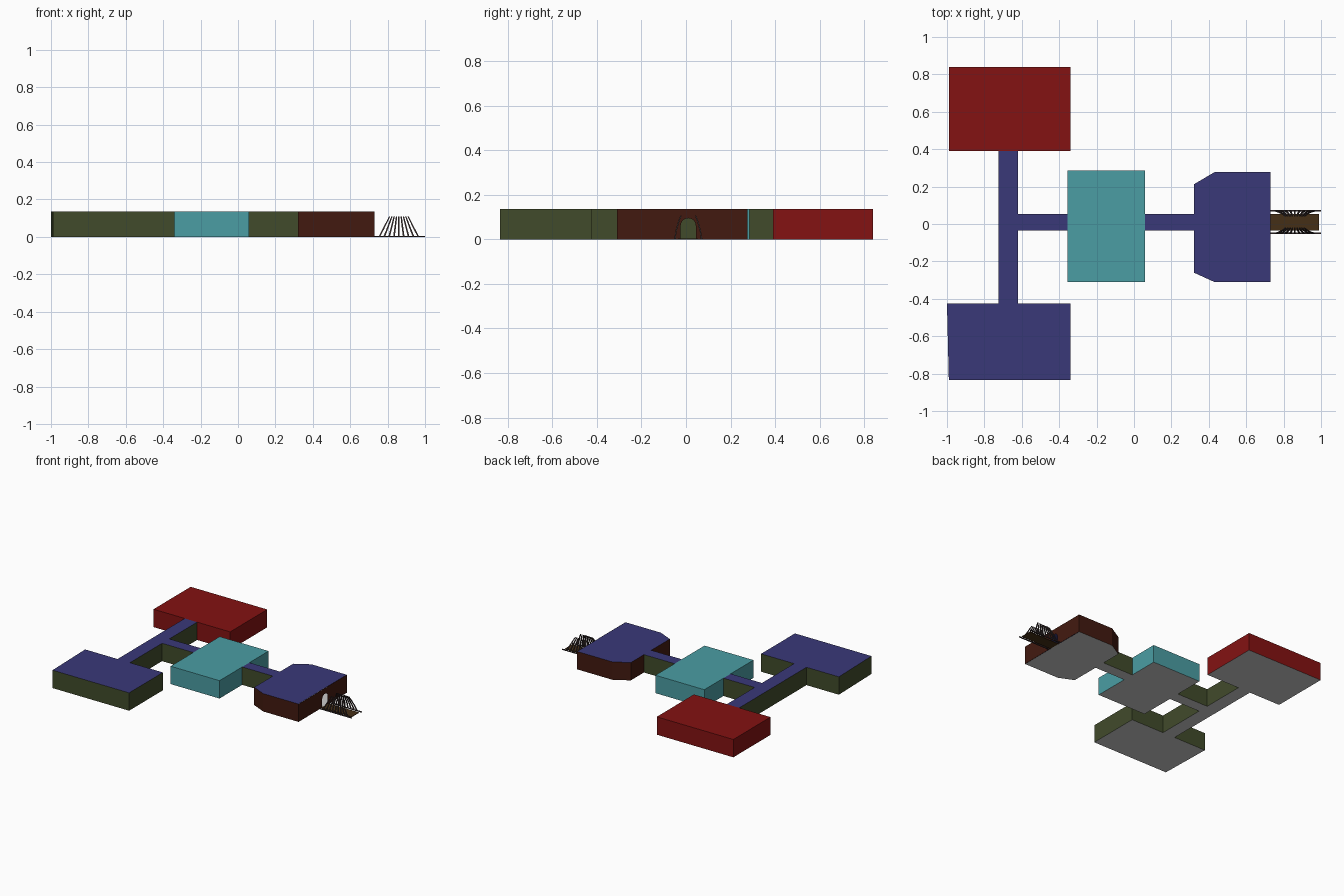
import bpy, math

if "Cube" in bpy.data.objects:
    bpy.data.objects.remove(bpy.data.objects["Cube"])

H = 0.137          # wall height
YC = 0.01          # centre line of corridors, door and bridge


def material(name, rgb):
    m = bpy.data.materials.new(name)
    m.diffuse_color = (*rgb, 1)
    m.use_nodes = True
    m.node_tree.nodes["Principled BSDF"].inputs["Base Color"].default_value = m.diffuse_color
    return m


RED = material("red", (0.23, 0.006, 0.006))
NAVY = material("navy", (0.042, 0.040, 0.19))
CYAN = material("cyan", (0.07, 0.34, 0.37))
OLIVE = material("olive", (0.053, 0.07, 0.024))
MAROON = material("maroon", (0.055, 0.010, 0.005))
WOOD = material("wood", (0.06, 0.028, 0.008))
BONE = material("dark_rib", (0.045, 0.03, 0.03))


def make(name, verts, faces, mat=None):
    me = bpy.data.meshes.new(name)
    me.from_pydata(verts, [], faces)
    me.update()
    ob = bpy.data.objects.new(name, me)
    bpy.context.collection.objects.link(ob)
    if mat:
        me.materials.append(mat)
    return ob


def room(name, outline, open_edges, wall, roof):
    """Hollow room from a counter-clockwise outline; open edges get no wall."""
    n = len(outline)
    low = [(x, y, 0) for x, y in outline]
    high = [(x, y, H) for x, y in outline]
    make(name + "_floor", low, [tuple(reversed(range(n)))])
    make(name + "_roof", high, [tuple(range(n))], roof)
    sides = [(i, (i + 1) % n, n + (i + 1) % n, n + i)
             for i in range(n) if i not in open_edges]
    make(name + "_walls", low + high, sides, wall)


Y0, Y1 = -0.035, 0.053      # cross corridor sides
X0, X1 = -0.725, -0.62      # long corridor sides

# Rooms
room("red_room", [(-0.99, 0.39), (X0, 0.39), (X1, 0.39), (-0.34, 0.39),
                  (-0.34, 0.84), (-0.99, 0.84)], {1}, RED, RED)
room("south_room", [(-0.99, -0.835), (-0.34, -0.835), (-0.34, -0.425),
                    (X1, -0.425), (X0, -0.425), (-1.0, -0.425)], {3}, OLIVE, NAVY)
room("middle_room", [(-0.355, -0.31), (0.06, -0.31), (0.06, Y0), (0.06, Y1),
                     (0.06, 0.285), (-0.355, 0.285), (-0.355, Y1), (-0.355, Y0)],
     {2, 6}, CYAN, CYAN)
room("entry_room", [(0.32, -0.26), (0.43, -0.31), (0.73, -0.31), (0.73, 0.277),
                    (0.43, 0.277), (0.32, 0.212), (0.32, Y1), (0.32, Y0)],
     {2, 6}, MAROON, NAVY)

# Corridors
room("long_corridor", [(X0, -0.425), (X1, -0.425), (X1, Y0), (X1, Y1),
                       (X1, 0.39), (X0, 0.39)], {0, 2, 4}, OLIVE, NAVY)
for name, a, b in (("west_corridor", X1, -0.355), ("east_corridor", 0.06, 0.32)):
    room(name, [(a, Y0), (b, Y0), (b, Y1), (a, Y1)], {1, 3}, OLIVE, NAVY)

# Entry wall with arched doorway
r, spring = 0.034, 0.061
arch = [(YC + r * math.cos(t), spring + r * math.sin(t))
        for t in (math.pi * k / 10 for k in range(11))]
profile = [(-0.31, 0), (YC - r, 0)] + arch[::-1] + [(YC + r, 0), (0.277, 0),
                                                    (0.277, H), (-0.31, H)]
make("entry_front_wall", [(0.731, y, z) for y, z in profile],
     [tuple(range(len(profile)))], MAROON)


def box(name, x0, x1, y0, y1, z0, z1, mat):
    v = [(x, y, z) for z in (z0, z1) for x, y in ((x0, y0), (x1, y0), (x1, y1), (x0, y1))]
    f = [(3, 2, 1, 0), (4, 5, 6, 7)] + [(i, (i + 1) % 4, 4 + (i + 1) % 4, 4 + i)
                                       for i in range(4)]
    return make(name, v, f, mat)


# Bridge deck
box("bridge_deck", 0.73, 0.99, Y0, Y1, 0, 0.004, WOOD)

# Side rails and fanned ribs that lean inwards
for side, s in (("north", 1), ("south", -1)):
    box("rail_" + side, 0.73, 1.0, YC + s * 0.06 - 0.004, YC + s * 0.06 + 0.004,
        0, 0.006, BONE)
    verts, faces = [], []
    for i in range(9):
        t = i / 4 - 1
        for z, dy, spread, w in ((0, 0.06, 0.105, 0.0045), (0.04, 0.054, 0.084, 0.0042),
                                 (0.08, 0.043, 0.064, 0.0038), (0.108, 0.032, 0.05, 0.0035)):
            cx, cy = 0.86 + t * spread, YC + s * dy
            verts += [(cx - w, cy - 0.003, z), (cx + w, cy - 0.003, z),
                      (cx + w, cy + 0.003, z), (cx - w, cy + 0.003, z)]
        b = i * 16
        for k in range(3):
            for j in range(4):
                p, q = b + k * 4 + j, b + k * 4 + (j + 1) % 4
                faces.append((p, q, q + 4, p + 4))
        faces += [(b + 3, b + 2, b + 1, b), (b + 12, b + 13, b + 14, b + 15)]
    make("ribs_" + side, verts, faces, BONE)
